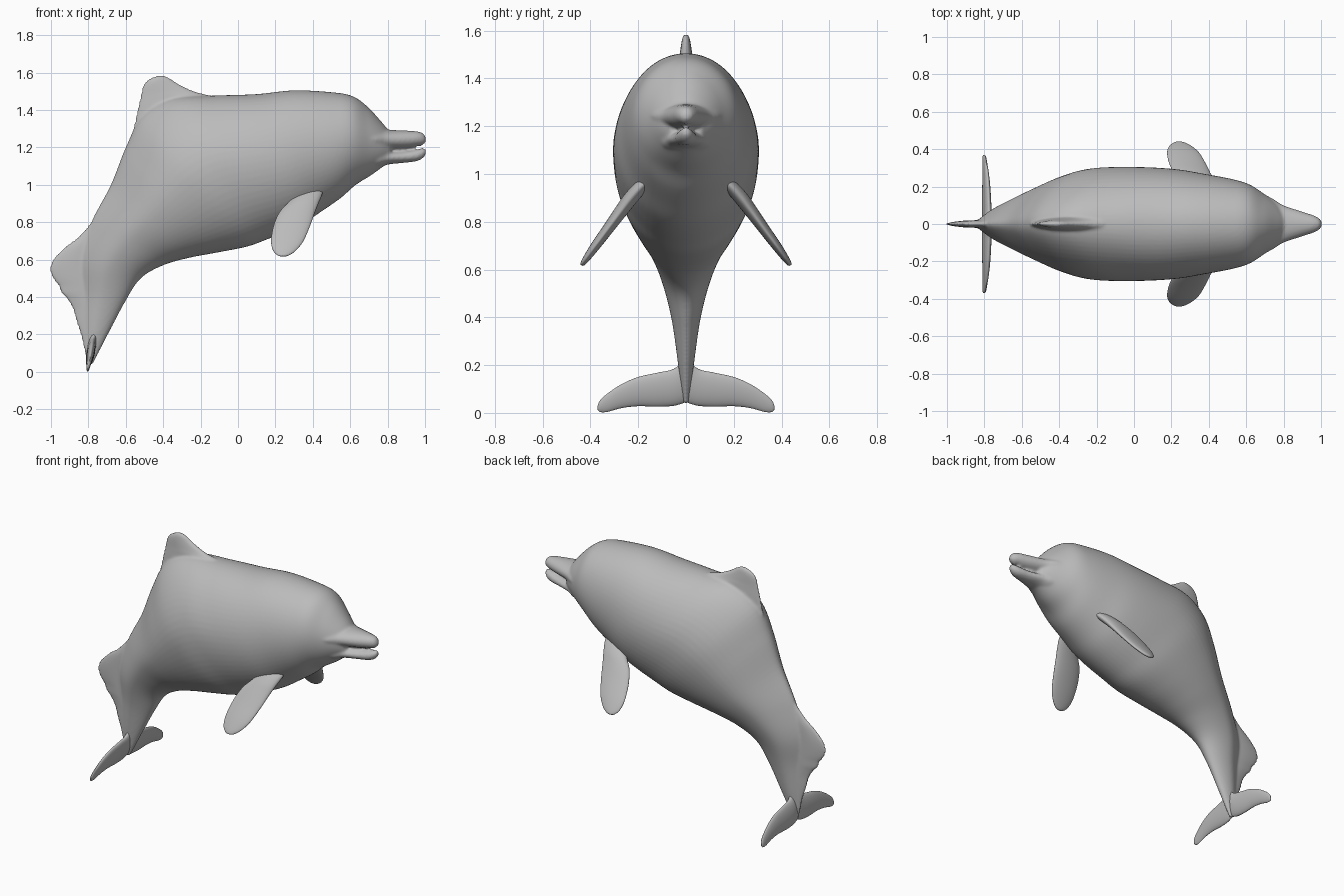
import bpy
import bmesh
import math
from mathutils import Vector

default_cube = bpy.data.objects.get("Cube")
if default_cube:
    bpy.data.objects.remove(default_cube, do_unlink=True)

SIDE = Vector((0, 1, 0))

skin = bpy.data.materials.new("smooth grey skin")
skin.use_nodes = True
GREY = (.5, .5, .5, 1)
skin.diffuse_color = GREY
skin.node_tree.nodes["Principled BSDF"].inputs["Base Color"].default_value = GREY


def blend(rows, steps):
    """Pass a smooth curve through rows of section values."""
    result = []
    last = len(rows) - 1
    for i in range(last):
        before, start = rows[max(i - 1, 0)], rows[i]
        end, after = rows[i + 1], rows[min(i + 2, last)]
        for step in range(steps):
            t = step / steps
            result.append([
                b + t * (c - a + t * (2 * a - 5 * b + 4 * c - d + t * (3 * (b - c) + d - a))) / 2
                for a, b, c, d in zip(before, start, end, after)])
    result.append(rows[last])
    return result


def loft(bm, sections, thick_axis, steps=6, sides=64):
    """Skin oval rings; each section is (edge, opposite edge, half thickness, pinch).

    Pinch narrows the oval toward its first edge, turning it into a ridge."""
    rows = [(*a, *b, thickness, pinch) for a, b, thickness, pinch in sections]
    rings = []
    for row in blend(rows, steps):
        a, b, thickness, pinch = Vector(row[:3]), Vector(row[3:6]), row[6], row[7]
        middle, reach = (a + b) / 2, (a - b) / 2
        ring = []
        for k in range(sides):
            angle = math.tau * k / sides
            along = math.cos(angle)
            width = thickness * math.sin(angle) * (1 - pinch * max(along, 0) ** 2)
            ring.append(bm.verts.new(middle + reach * along + thick_axis * width))
        rings.append(ring)
    faces = [bm.faces.new(rings[0]), bm.faces.new(rings[-1])]
    for low, high in zip(rings, rings[1:]):
        for k in range(sides):
            n = (k + 1) % sides
            faces.append(bm.faces.new((low[k], low[n], high[n], high[k])))
    bmesh.ops.recalc_face_normals(bm, faces=faces)


def finish(bm, name):
    mesh = bpy.data.meshes.new(name)
    bm.to_mesh(mesh)
    bm.free()
    mesh.materials.append(skin)
    for face in mesh.polygons:
        face.use_smooth = True
    obj = bpy.data.objects.new(name, mesh)
    bpy.context.collection.objects.link(obj)
    return obj


body = bmesh.new()

# Torso from tail stem to forehead: back x, z, belly x, z, half width, ridge pinch
torso = [
    (-.805, .04, -.775, .04, .01, .3), (-.825, .2, -.7, .19, .032, .4),
    (-.84, .4, -.6, .38, .06, .6), (-.85, .6, -.52, .5, .10, .65),
    (-.785, .8, -.4, .57, .15, .6), (-.68, 1, -.26, .61, .21, .5),
    (-.6, 1.2, -.1, .64, .26, .4), (-.51, 1.37, .05, .67, .295, .35),
    (-.35, 1.465, .16, .71, .305, .25), (-.12, 1.477, .27, .755, .303, .1),
    (.1, 1.485, .36, .8, .292, 0), (.3, 1.505, .45, .86, .268, 0),
    (.5, 1.495, .55, .93, .24, 0), (.61, 1.475, .63, 1, .21, 0),
    (.69, 1.42, .71, 1.05, .158, .1), (.76, 1.345, .78, 1.1, .11, .1),
    (.81, 1.285, .82, 1.12, .068, 0),
]
loft(body, [((ax, 0, az), (bx, 0, bz), w, pinch)
            for ax, az, bx, bz, w, pinch in torso], SIDE)

# Beak halves with a narrow open mouth between: x, top, bottom, half width
upper_beak = [
    (.62, 1.28, 1.2, .17), (.68, 1.29, 1.195, .163), (.74, 1.293, 1.19, .137),
    (.8, 1.293, 1.187, .1), (.9, 1.29, 1.195, .066), (.96, 1.285, 1.207, .046),
    (.99, 1.275, 1.215, .03), (1.004, 1.255, 1.23, .014),
]
lower_beak = [
    (.64, 1.19, 1.05, .12), (.74, 1.185, 1.085, .105), (.8, 1.182, 1.108, .08),
    (.88, 1.18, 1.117, .055), (.95, 1.188, 1.125, .04),
    (.985, 1.194, 1.14, .028), (1.004, 1.19, 1.16, .014),
]
for beak in (upper_beak, lower_beak):
    loft(body, [((x, 0, top), (x, 0, low), w, 0) for x, top, low, w in beak], SIDE)

# Dorsal fin and tail keel as upright blades: z, rear x, front x, half thickness
dorsal_fin = [
    (1.3, -.56, -.2, .04), (1.4, -.538, -.16, .04), (1.47, -.522, -.15, .034),
    (1.487, -.519, -.19, .03), (1.5, -.516, -.235, .027), (1.525, -.51, -.29, .023),
    (1.55, -.497, -.335, .019), (1.57, -.47, -.365, .015), (1.583, -.435, -.395, .009),
]
tail_keel = [
    (z, rear, -.7, .02) for z, rear in (
        (.88, -.73), (.8, -.785), (.72, -.858), (.66, -.935), (.6, -.99),
        (.55, -1.005), (.5, -.99), (.46, -.96), (.42, -.945), (.39, -.915),
        (.34, -.885), (.28, -.868))
] + [(.2, -.842, -.74, .018), (.1, -.818, -.77, .015), (.04, -.8, -.78, .01)]
for blade in (dorsal_fin, tail_keel):
    loft(body, [((rear, 0, z), (front, 0, z), w, .3) for z, rear, front, w in blade], SIDE)

# Fuse torso, beak and blades into one soft skin
body_object = finish(body, "body")
fuse = body_object.modifiers.new("fuse", 'REMESH')
fuse.mode = 'VOXEL'
fuse.voxel_size = .0085
fuse.use_smooth_shade = True
soften = body_object.modifiers.new("soften", 'SMOOTH')
soften.factor = .5
soften.iterations = 6

# Flippers slope out and down from inside the chest: z, y, rear x, front x, half thickness
flipper = [
    (1, .13, .36, .46, .02), (.95, .185, .31, .45, .028), (.9, .23, .265, .43, .03),
    (.85, .268, .22, .41, .028), (.78, .319, .19, .385, .024), (.7, .378, .177, .35, .02),
    (.65, .414, .187, .31, .015), (.625, .432, .21, .275, .01), (.618, .438, .23, .25, .004),
]
# Flukes spread sideways: y, top z, bottom z, half thickness
fluke = [
    (0, .23, .045, .022), (.05, .185, .03, .023), (.12, .168, .026, .022),
    (.2, .15, .028, .019), (.27, .12, .02, .015), (.33, .08, .004, .011),
    (.36, .052, .004, .008), (.37, .03, .014, .003),
]


def fluke_point(y, z):
    return (-.805 + .17 * z, y, z)


for side, label in ((1, "left"), (-1, "right")):
    fin = bmesh.new()
    loft(fin, [((rear, side * y, z), (front, side * y, z), w, 0)
               for z, y, rear, front, w in flipper], Vector((0, side * .81, .59)))
    finish(fin, label + "_flipper")

    fin = bmesh.new()
    loft(fin, [(fluke_point(side * y, top), fluke_point(side * y, low), w, 0)
               for y, top, low, w in fluke], Vector((1, 0, 0)))
    finish(fin, label + "_fluke")
